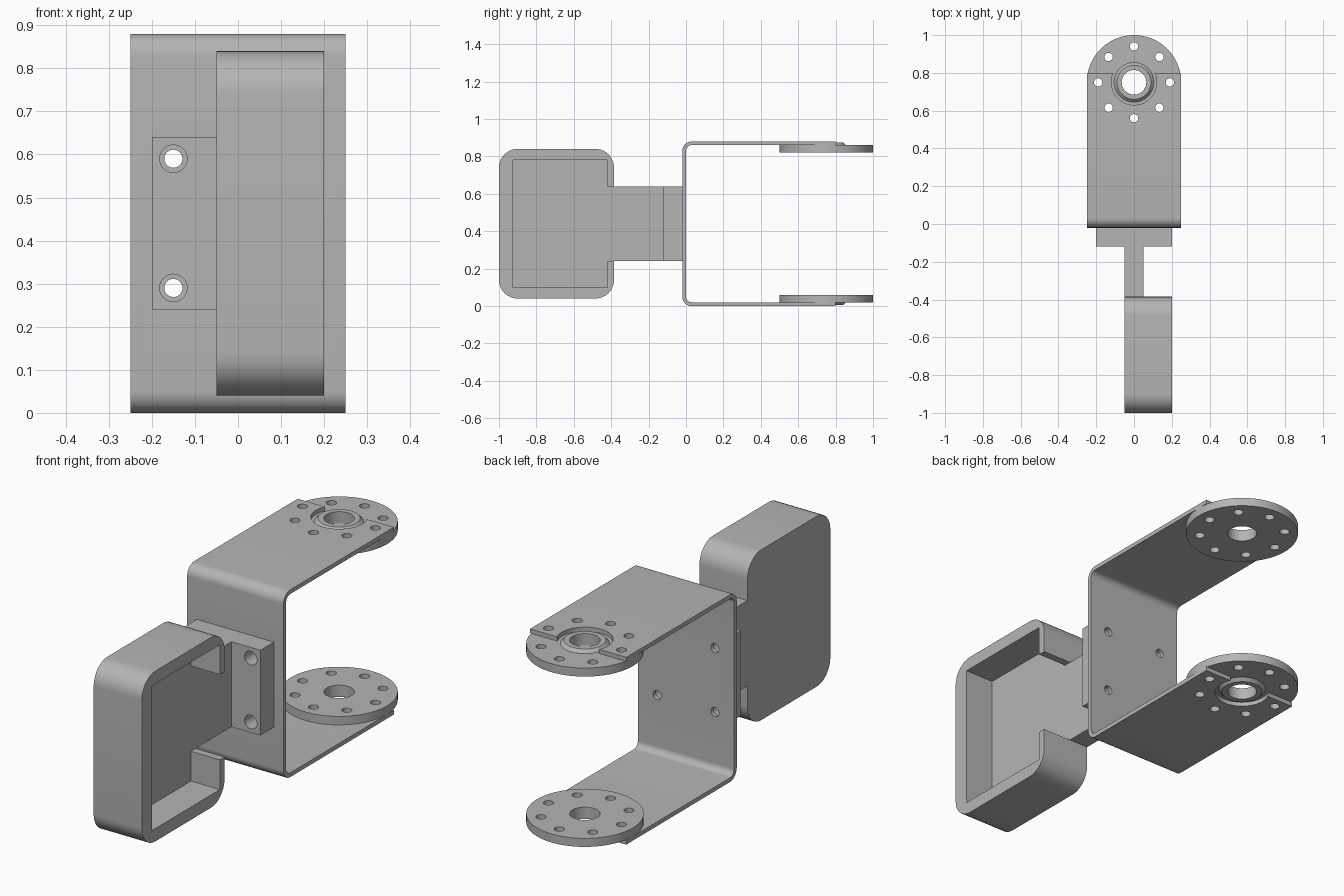
import bpy, bmesh
from math import sin, cos, pi, radians
from mathutils import Vector, Matrix

cube = bpy.data.objects.get("Cube")
if cube:
    bpy.data.objects.remove(cube)

grey = bpy.data.materials.new("plain grey")
grey.use_nodes = True
GREY = (0.46, 0.46, 0.46, 1)
grey.diffuse_color = GREY
grey.node_tree.nodes["Principled BSDF"].inputs["Base Color"].default_value = GREY

MID = 0.44       # mid height of the symmetric bracket
HUB_Y = 0.75     # centre of the round horns


def arc(cx, cy, r, start, end, n=10):
    return [(cx + r * cos(radians(start + (end - start) * i / n)),
             cy + r * sin(radians(start + (end - start) * i / n))) for i in range(n + 1)]


def add_object(name, bm):
    bmesh.ops.recalc_face_normals(bm, faces=bm.faces)
    mesh = bpy.data.meshes.new(name)
    bm.to_mesh(mesh)
    bm.free()
    obj = bpy.data.objects.new(name, mesh)
    bpy.context.collection.objects.link(obj)
    mesh.materials.append(grey)
    return obj


def prism(name, outline, axis, low, high):
    """Extrude a closed outline: (y, z) along x, or (x, y) along z."""
    place = (lambda a, b: (low, a, b)) if axis == "x" else (lambda a, b: (a, b, low))
    step = Vector((high - low, 0, 0)) if axis == "x" else Vector((0, 0, high - low))
    bm = bmesh.new()
    face = bm.faces.new([bm.verts.new(place(a, b)) for a, b in outline])
    top = bmesh.ops.extrude_face_region(bm, geom=[face])
    bmesh.ops.translate(bm, vec=step, verts=[v for v in top["geom"] if isinstance(v, bmesh.types.BMVert)])
    return add_object(name, bm)


def drills(name, centres, radius, depth, axis="z", sides=32):
    bm = bmesh.new()
    turn = Matrix.Rotation(pi / 2, 4, "X") if axis == "y" else Matrix()
    for c in centres:
        bmesh.ops.create_cone(bm, cap_ends=True, segments=sides, radius1=radius, radius2=radius,
                              depth=depth, matrix=Matrix.Translation(c) @ turn)
    return add_object(name, bm)


def cut(obj, *cutters):
    bpy.context.view_layer.objects.active = obj
    for cutter in cutters:
        mod = obj.modifiers.new("cut", "BOOLEAN")
        mod.operation = "DIFFERENCE"
        mod.solver = "EXACT"
        mod.object = cutter
        bpy.ops.object.modifier_apply(modifier=mod.name)


def smooth(obj):
    bpy.ops.object.select_all(action="DESELECT")
    obj.select_set(True)
    bpy.context.view_layer.objects.active = obj
    bpy.ops.object.shade_smooth_by_angle(angle=radians(30))


# Cutters: ring of horn holes, hub notch and mounting screw holes
ring = [(0.19 * cos(k * pi / 4), HUB_Y + 0.19 * sin(k * pi / 4), MID) for k in range(8)]
screws = [(x, -0.07, MID + z) for x in (-0.15, 0.15) for z in (-0.15, 0.15)]
horn_holes = drills("horn_hole_cutter", ring, 0.022, 2, sides=24)
hub_notch = drills("hub_notch_cutter", [(0, HUB_Y, MID)], 0.12, 2, sides=64)
wall_holes = drills("wall_hole_cutter", screws, 0.021, 0.4, "y")
flange_holes = drills("flange_hole_cutter", screws, 0.032, 0.4, "y")

# Bent sheet bracket, a U in side profile
top = 2 * MID
outer = [(0.8, 0)] + arc(0.03, 0.05, 0.05, 270, 180) + arc(0.03, top - 0.05, 0.05, 180, 90) + [(0.8, top)]
inner = [(0.8, top - 0.02)] + arc(0.03, top - 0.05, 0.03, 90, 180) + arc(0.03, 0.05, 0.03, 180, 270) + [(0.8, 0.02)]
bracket = prism("u_bracket", outer + inner, "x", -0.25, 0.25)
cut(bracket, hub_notch, horn_holes, wall_holes)
smooth(bracket)

# Round horns with a raised hub lip, lathed, one facing each way
horn_profile = [(0.065, 0), (0.25, 0), (0.25, 0.04), (0.105, 0.04), (0.09, 0.055), (0.065, 0.055)]
for name, base, way in (("lower_horn", 0.06, -1), ("upper_horn", top - 0.06, 1)):
    bm = bmesh.new()
    verts = [bm.verts.new((r, HUB_Y, base + way * h)) for r, h in horn_profile]
    edges = [bm.edges.new((verts[i - 1], verts[i])) for i in range(len(verts))]
    bmesh.ops.spin(bm, geom=verts + edges, cent=(0, HUB_Y, 0), axis=(0, 0, 1),
                   angle=2 * pi, steps=72)
    bmesh.ops.remove_doubles(bm, verts=bm.verts, dist=0.0005)
    horn = add_object(name, bm)
    cut(horn, horn_holes)
    smooth(horn)

# T-shaped mount: flange against the bracket and a stem to the tray
half_t = [(0.05, -0.385), (0.05, -0.12), (0.2, -0.12), (0.2, -0.02)]
mount = prism("mount", half_t + [(-x, y) for x, y in reversed(half_t)], "z", MID - 0.2, MID + 0.2)
cut(mount, flange_holes)
smooth(mount)

# Rounded tray with a square pocket that opens towards the stem
R = 0.1
front, back, low, high = -1.0, -0.385, 0.04, top - 0.04
tray = prism("tray",
             arc(front + R, low + R, R, 180, 270) + arc(back - R, low + R, R, 270, 360)
             + arc(back - R, high - R, R, 0, 90) + arc(front + R, high - R, R, 90, 180),
             "x", -0.05, 0.2)
half_pocket = [(-0.925, MID - 0.34), (-0.42, MID - 0.34), (-0.42, MID - 0.2), (-0.3, MID - 0.2)]
pocket = prism("pocket_cutter", half_pocket + [(y, top - z) for y, z in reversed(half_pocket)],
               "x", 0.05, 0.4)
cut(tray, pocket)
smooth(tray)

for cutter in (horn_holes, hub_notch, wall_holes, flange_holes, pocket):
    bpy.data.objects.remove(cutter)
